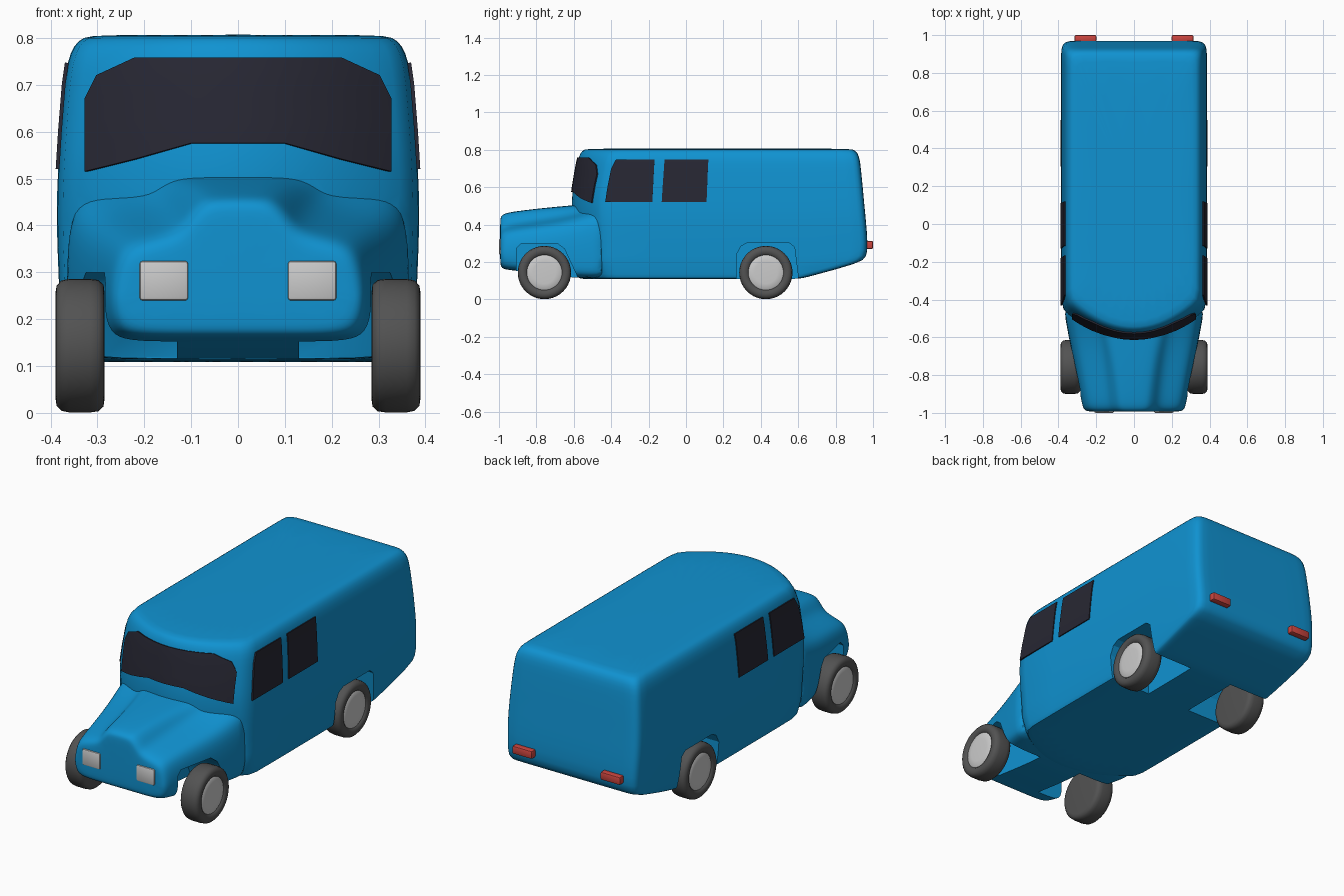
import bpy, bmesh, math
from mathutils import Matrix

if "Cube" in bpy.data.objects:
    bpy.data.objects.remove(bpy.data.objects["Cube"])

def material(name, rgb):
    m = bpy.data.materials.new(name)
    m.diffuse_color = (*rgb, 1)
    m.use_nodes = True
    m.node_tree.nodes["Principled BSDF"].inputs["Base Color"].default_value = m.diffuse_color
    return m

BLUE = material("blue_paint", (0.005, 0.29, 0.64))
GLASS = material("dark_glass", (0.02, 0.02, 0.033))
RUBBER = material("rubber", (0.085, 0.085, 0.085))
RED = material("red_lamp", (0.6, 0.06, 0.05))

def add_object(name, bm, mat=None):
    bmesh.ops.recalc_face_normals(bm, faces=bm.faces)
    me = bpy.data.meshes.new(name)
    bm.to_mesh(me)
    bm.free()
    ob = bpy.data.objects.new(name, me)
    bpy.context.collection.objects.link(ob)
    if mat:
        me.materials.append(mat)
    return ob

def finish(ob, angle=40):
    """Apply modifiers and smooth everything but the sharp edges."""
    bpy.ops.object.select_all(action='DESELECT')
    ob.select_set(True)
    bpy.context.view_layer.objects.active = ob
    bpy.ops.object.convert(target='MESH')
    bpy.ops.object.shade_smooth_by_angle(angle=math.radians(angle))

def loft(name, rings, mat, caps=True):
    bm = bmesh.new()
    vs = [[bm.verts.new(p) for p in r] for r in rings]
    n = len(vs[0])
    for a, b in zip(vs, vs[1:]):
        for i in range(n):
            bm.faces.new((a[i], a[(i + 1) % n], b[(i + 1) % n], b[i]))
    if caps:
        bm.faces.new(vs[0])
        bm.faces.new(vs[-1])
    return add_object(name, bm, mat)

def lerp(table, v):
    """Interpolate the columns of a table sorted on its first column."""
    for a, b in zip(table, table[1:]):
        if v <= b[0]:
            t = max(0, (v - a[0]) / (b[0] - a[0]))
            return [p + (q - p) * t for p, q in zip(a[1:], b[1:])]
    return list(table[-1][1:])

# Cabin: horizontal outlines (z, half width, front y, rear y)
LEVELS = [(.108, .355, -.56, .58), (.112, .365, -.575, .62), (.125, .37, -.58, .67),
          (.195, .378, -.60, .93), (.225, .38, -.60, .968), (.30, .383, -.60, .972),
          (.42, .388, -.61, .962), (.52, .384, -.615, .952), (.60, .379, -.605, .945),
          (.70, .371, -.588, .935), (.75, .364, -.578, .929), (.785, .350, -.566, .917),
          (.802, .330, -.548, .895), (.807, .300, -.515, .865)]
CURVE = .16

def outline(z, w, f, r):
    pts = [(w * t / 5, f + CURVE * (t / 5) ** 2, z) for t in range(-5, 6)]
    side = [(w, f + CURVE + .06), (w, r - .09), (w, r - .035), (w - .012, r - .010), (w - .04, r), (w - .10, r)]
    pts += [(x, y, z) for x, y in side]
    return pts + [(-x, y, z) for x, y in reversed(side)]

body = loft("body", [outline(*l) for l in LEVELS], BLUE)
body.modifiers.new("smooth", 'SUBSURF').levels = 1
finish(body)

# Hood and fenders: sections (y, half width, centre z, bulge half width, fender z, bottom z)
NOSE = [(-.40, .378, .515, .15, .50, .113), (-.50, .364, .512, .14, .47, .113),
        (-.62, .342, .502, .11, .43, .117), (-.78, .308, .487, .085, .405, .135),
        (-.92, .282, .470, .07, .385, .155), (-.97, .272, .460, .065, .372, .16),
        (-.99, .258, .445, .055, .355, .172), (-.994, .23, .42, .045, .33, .20)]

def nose_ring(y, w, zc, cw, zs, zb):
    half = [(cw * .7, zc), (cw + .012, zc - .006), (cw + .04, (zc + zs) / 2 + .01), (cw + .07, zs + .012),
            (w * .80, zs - .004), (w * .94, zs - .03), (w, zs - .10),
            (w, zb + .06), (w - .012, zb + .02), (w - .045, zb), (w * .4, zb)]
    return [(x, y, z) for x, z in half] + [(-x, y, z) for x, z in reversed(half)]

hood = loft("hood", [nose_ring(*s) for s in NOSE], BLUE)
hood.modifiers.new("smooth", 'SUBSURF').levels = 2
finish(hood)

# Wheel wells cut from the joined body
def boolean(target, tool, op):
    m = target.modifiers.new(op, 'BOOLEAN')
    m.operation, m.object, m.solver = op, tool, 'EXACT'
    tool.hide_render = True

helpers = [hood]
boolean(body, hood, 'UNION')
FRONT_ARCH = [(-.905, .0), (-.905, .275), (-.88, .3), (-.69, .3), (-.65, .27), (-.58, .12), (-.58, .0)]
REAR_ARCH = [(.27, .0), (.27, .24), (.295, .285), (.33, .303), (.55, .303), (.58, .28), (.60, .12), (.60, .0)]
for arch in (FRONT_ARCH, REAR_ARCH):
    for s in (-1, 1):
        well = loft("well_cutter", [[(s * x, y, z) for y, z in arch] for x in (.13, .5)], BLUE)
        boolean(body, well, 'DIFFERENCE')
        helpers.append(well)
finish(body, 35)
for h in helpers:
    bpy.data.objects.remove(h)

# Wheels: lathed tyre and hub cap
def lathe(name, profile, y, z, s, mat=None):
    n = 40
    rings = [[(s * x, y + r * math.cos(2 * math.pi * i / n), z + r * math.sin(2 * math.pi * i / n))
              for i in range(n)] for x, r in profile]
    finish(loft(name, rings, mat), 45)

TYRE = [(.285, .115), (.287, .130), (.298, .140), (.315, .1425), (.36, .1425), (.377, .139),
        (.387, .128), (.389, .115), (.386, .10), (.378, .093), (.372, .09)]
HUB = [(.36, .094), (.379, .094), (.383, .088), (.385, .06)]
for end, y in (("front", -.757), ("rear", .427)):
    for side, s in (("left", 1), ("right", -1)):
        lathe(f"{end}_{side}_tyre", TYRE, y, .1435, s, RUBBER)
        lathe(f"{end}_{side}_hub", HUB, y, .1435, s)

# Windows: thin sheets that follow the cabin surface
def sheet(name, grid):
    bm = bmesh.new()
    vs = [[bm.verts.new(p) for p in row] for row in grid]
    for a, b in zip(vs, vs[1:]):
        for i in range(len(a) - 1):
            bm.faces.new((a[i], a[i + 1], b[i + 1], b[i]))
    ob = add_object(name, bm, GLASS)
    m = ob.modifiers.new("thickness", 'SOLIDIFY')
    m.thickness, m.offset = .008, 0
    finish(ob, 40)

def windscreen_column(x):
    lo, hi = lerp([(0, .575, .757), (.1, .575, .757), (.22, .541, .757), (.30, .521, .72), (.325, .515, .67)], abs(x))
    col = []
    for k in range(9):
        z = lo + (hi - lo) * k / 8
        w, f, _ = lerp(LEVELS, z)
        col.append((x, f + CURVE * (x / w) ** 2 - .002, z))
    return col

xs = [.325, .30, .26, .22, .16, .10, .05]
sheet("windscreen", [windscreen_column(x) for x in [-v for v in xs] + [0] + xs[::-1]])

SIDE = {"front_side_window": [(.52, -.432, -.18), (.60, -.42, -.176), (.70, -.40, -.171), (.747, -.375, -.168)],
        "rear_side_window": [(.52, -.13, .11), (.60, -.125, .113), (.70, -.118, .117), (.747, -.115, .12)]}
for name, rows in SIDE.items():
    for side, s in (("left", 1), ("right", -1)):
        sheet(f"{side}_{name}", [[(s * (lerp(LEVELS, z)[0] + .001), a + (b - a) * k / 4, z) for k in range(5)]
                                 for z, a, b in rows])

# Lamps: bevelled boxes
def lamp(name, loc, size, mat=None):
    bm = bmesh.new()
    bmesh.ops.create_cube(bm, size=1, matrix=Matrix.Translation(loc) @ Matrix.Diagonal((*size, 1)))
    bmesh.ops.bevel(bm, geom=bm.edges[:], offset=.007, segments=2, profile=.5, affect='EDGES')
    finish(add_object(name, bm, mat), 40)

for side, s in (("left", 1), ("right", -1)):
    lamp(f"{side}_headlight", (s * .158, -.982, .282), (.104, .036, .085))
    lamp(f"{side}_tail_light", (s * .257, .982, .291), (.115, .036, .042), RED)
